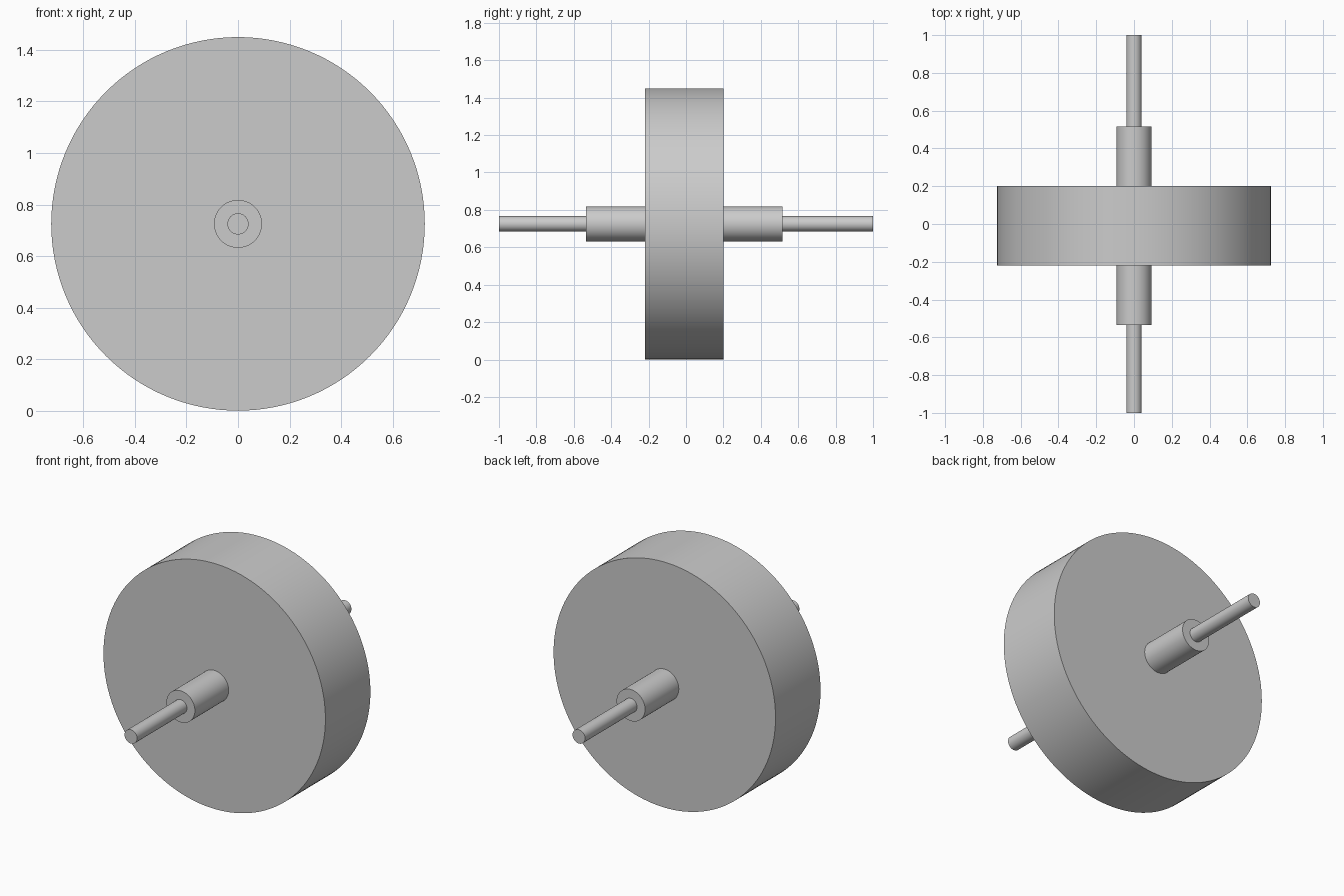
import bpy
import math

cube = bpy.data.objects.get("Cube")
if cube:
    bpy.data.objects.remove(cube, do_unlink=True)

WHEEL_RADIUS = 0.725

# Plain grey metal
metal = bpy.data.materials.new("grey_metal")
metal.use_nodes = True
grey = (0.6, 0.6, 0.6, 1)
metal.diffuse_color = grey
metal.node_tree.nodes["Principled BSDF"].inputs["Base Color"].default_value = grey


def rod(name, radius, front, back, sides):
    """Smooth capped cylinder lying along y at the wheel's centre height."""
    bpy.ops.mesh.primitive_cylinder_add(
        vertices=sides, radius=radius, depth=back - front,
        location=(0, (front + back) / 2, WHEEL_RADIUS),
        rotation=(math.pi / 2, 0, 0))
    obj = bpy.context.object
    obj.name = obj.data.name = name
    obj.data.materials.append(metal)
    bpy.ops.object.shade_smooth_by_angle(angle=math.radians(30))
    return obj


# Wide drum, stepped hub sleeve and thin axle, all on one axis
rod("wheel", WHEEL_RADIUS, -0.22, 0.20, 128)
rod("hub_sleeve", 0.093, -0.535, 0.515, 64)
rod("axle", 0.041, -1.0, 1.0, 48)
